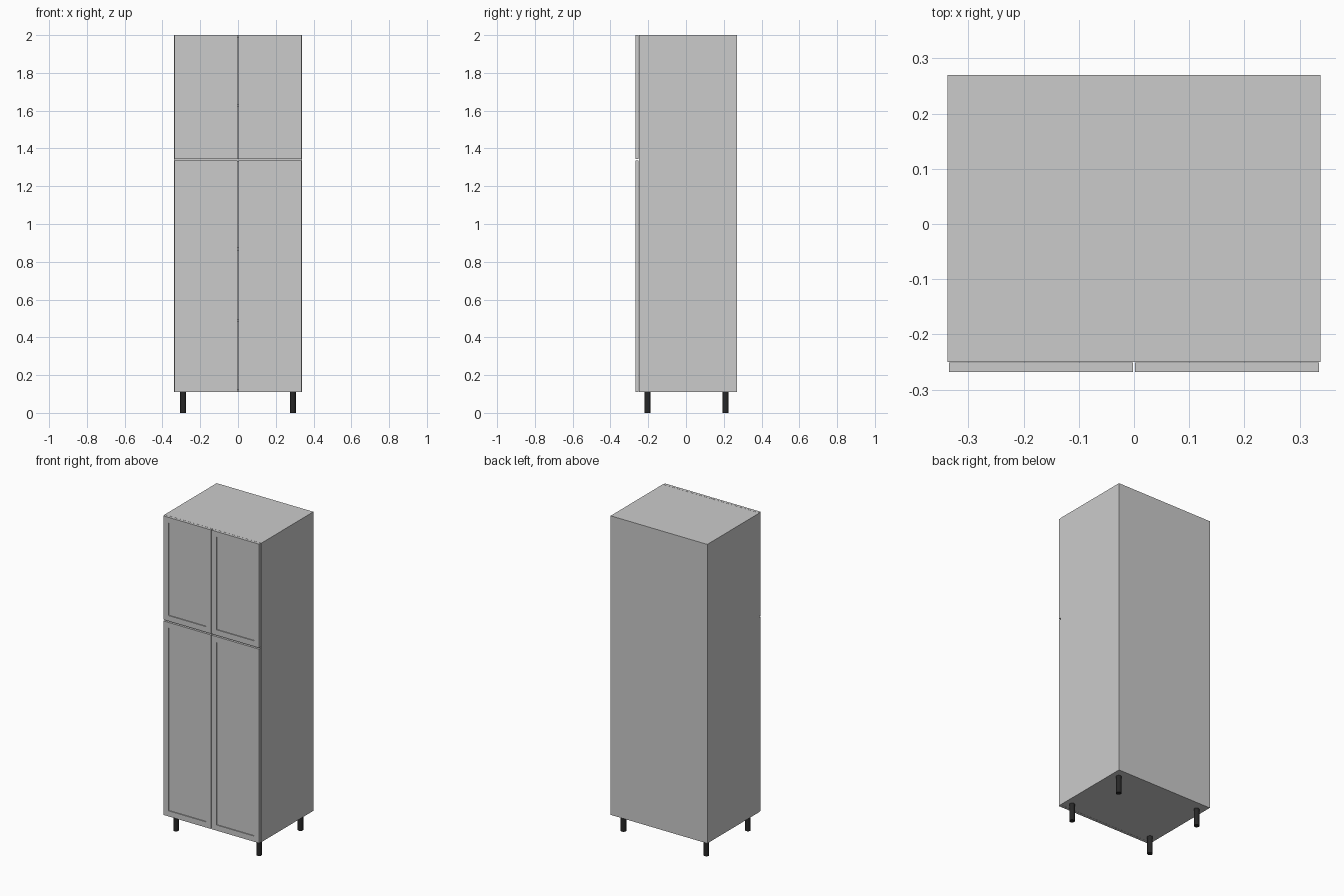
import bpy, bmesh
from mathutils import Vector

if "Cube" in bpy.data.objects:
    bpy.data.objects.remove(bpy.data.objects["Cube"])


def link(name, bm):
    mesh = bpy.data.meshes.new(name)
    bm.normal_update()
    bm.to_mesh(mesh)
    bm.free()
    obj = bpy.data.objects.new(name, mesh)
    bpy.context.collection.objects.link(obj)
    return obj


def box_bm(lo, hi):
    lo, hi = Vector(lo), Vector(hi)
    bm = bmesh.new()
    bmesh.ops.create_cube(bm, size=1)
    for v in bm.verts:
        v.co = (lo + hi) / 2 + v.co * (hi - lo)
    bm.normal_update()
    return bm


def box(name, lo, hi):
    return link(name, box_bm(lo, hi))


def door(name, x0, x1, z0, z1):
    # slab with a shallow recessed centre panel on its front face
    bm = box_bm((x0, FRONT, z0), (x1, FRONT + 0.017, z1))
    face = next(f for f in bm.faces if f.normal.y < -0.9)
    bmesh.ops.inset_region(bm, faces=[face], thickness=0.05)
    new = bmesh.ops.extrude_face_region(bm, geom=[face])["geom"]
    bmesh.ops.delete(bm, geom=[face], context='FACES')
    bmesh.ops.translate(bm, vec=(0, 0.006, 0),
                        verts=[g for g in new if isinstance(g, bmesh.types.BMVert)])
    bmesh.ops.recalc_face_normals(bm, faces=bm.faces)
    return link(name, bm)


W, T = 0.338, 0.016               # half width, board thickness
FRONT, BODY, BACK = -0.268, -0.25, 0.27
BOTTOM, TOP, SPLIT = 0.11, 2.0, 1.34
IN = W - T

# carcass boards
for s, side in ((-1, "left"), (1, "right")):
    xs = sorted((s * W, s * IN))
    box(f"{side}_side_panel", (xs[0], BODY, BOTTOM), (xs[1], BACK - 0.004, TOP))
for name, z in (("bottom_panel", BOTTOM), ("top_panel", TOP - T), ("divider_panel", SPLIT - T / 2)):
    box(name, (-IN, BODY, z), (IN, BACK - 0.004, z + T))
box("back_panel", (-W, BACK - 0.004, BOTTOM), (W, BACK, TOP))

# inner shelves
for i, z in enumerate((0.48, 0.86, 1.62)):
    box(f"shelf_{i + 1}", (-IN, BODY + 0.01, z), (IN, BACK - 0.004, z + T))

# two lower and two upper doors
for row, z0, z1 in (("lower", BOTTOM, SPLIT - 0.004), ("upper", SPLIT + 0.004, TOP)):
    door(f"{row}_left_door", -0.335, -0.002, z0, z1)
    door(f"{row}_right_door", 0.002, 0.335, z0, z1)

# dark round legs
dark = bpy.data.materials.new("dark_leg")
dark.diffuse_color = (0.02, 0.02, 0.02, 1)
dark.use_nodes = True
dark.node_tree.nodes["Principled BSDF"].inputs["Base Color"].default_value = dark.diffuse_color
for x in (-0.29, 0.29):
    for y, end in ((-0.204, "front"), (0.21, "back")):
        bpy.ops.mesh.primitive_cylinder_add(vertices=24, radius=0.016, depth=BOTTOM,
                                            location=(x, y, BOTTOM / 2))
        leg = bpy.context.object
        leg.name = f"{end}_{'left' if x < 0 else 'right'}_leg"
        leg.data.materials.append(dark)
        bpy.ops.object.shade_smooth_by_angle()
